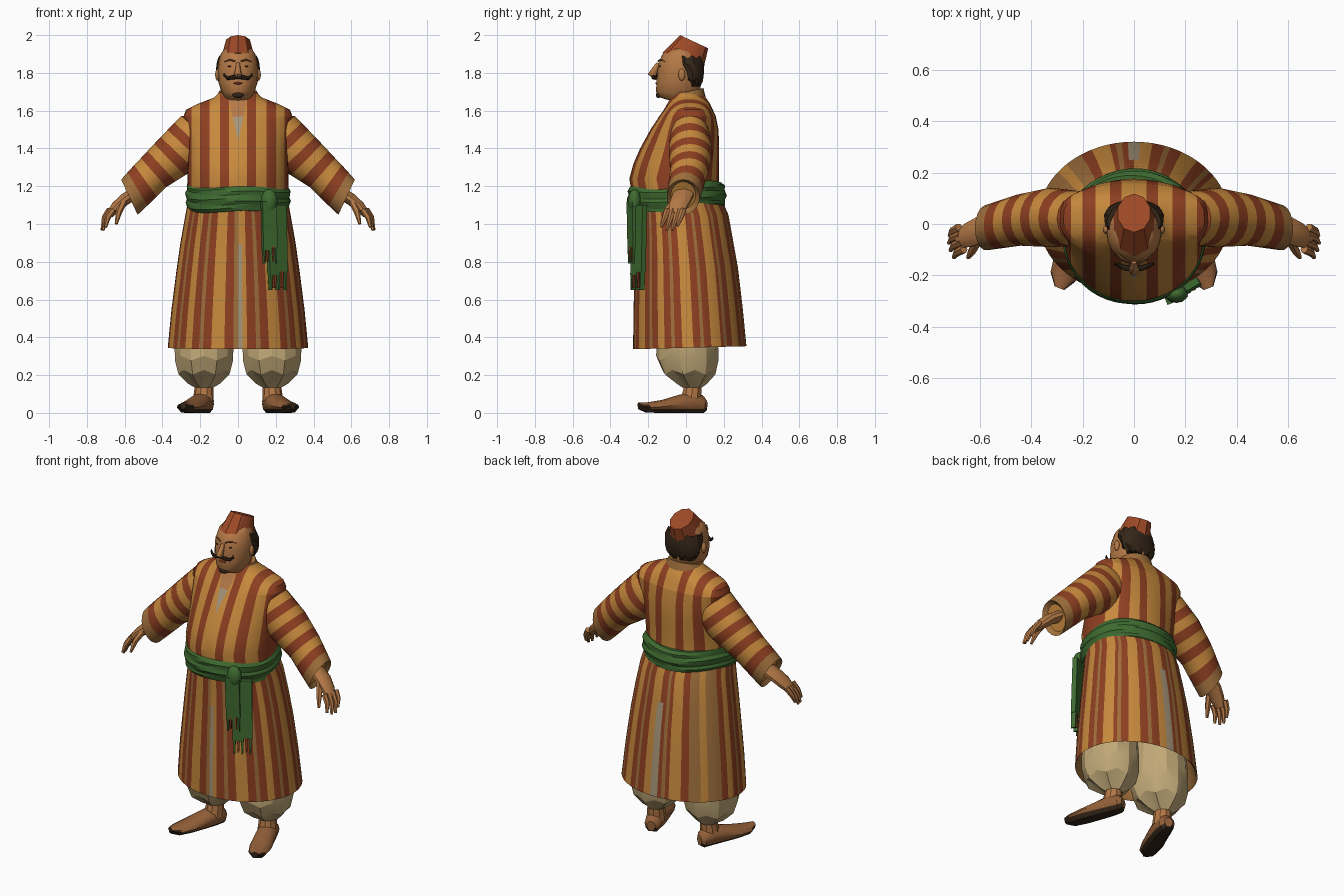
import bpy, bmesh, math
from mathutils import Vector
from math import sin, cos, pi

if "Cube" in bpy.data.objects:
    bpy.data.objects.remove(bpy.data.objects["Cube"])

COLORS = {
    "orange_cloth": (0.57, 0.25, 0.046), "rust_cloth": (0.27, 0.050, 0.015),
    "tan_cloth": (0.35, 0.16, 0.045), "green_sash": (0.048, 0.145, 0.030),
    "cream_cotton": (0.54, 0.40, 0.19), "skin": (0.46, 0.19, 0.062),
    "dark_hair": (0.034, 0.019, 0.009), "red_felt": (0.34, 0.066, 0.020),
    "brown_leather": (0.29, 0.115, 0.040), "grey_linen": (0.38, 0.30, 0.19)}
MATS = {}
for key, c in COLORS.items():
    MATS[key] = bpy.data.materials.new(key)
    MATS[key].diffuse_color = (*c, 1)


def finish(name, bm, mats, rule=None, angle=35):
    """Turn a bmesh into an object; rule(face centre, face) gives the slot."""
    bmesh.ops.recalc_face_normals(bm, faces=bm.faces)
    if rule:
        for f in bm.faces:
            f.material_index = rule(f.calc_center_median(), f)
    me = bpy.data.meshes.new(name)
    bm.to_mesh(me)
    bm.free()
    for m in mats:
        me.materials.append(MATS[m])
    me.polygons.foreach_set("use_smooth", [True] * len(me.polygons))
    me.set_sharp_from_angle(angle=math.radians(angle))
    ob = bpy.data.objects.new(name, me)
    bpy.context.collection.objects.link(ob)
    return ob


def loft(rings, grid_rule=None):
    """Skin a stack of closed rings and cap both ends."""
    bm = bmesh.new()
    vs = [[bm.verts.new(p) for p in r] for r in rings]
    n = len(rings[0])
    for i in range(len(vs) - 1):
        for j in range(n):
            k = (j + 1) % n
            f = bm.faces.new((vs[i][j], vs[i][k], vs[i + 1][k], vs[i + 1][j]))
            if grid_rule:
                f.material_index = grid_rule(i, j)
    bm.faces.new(vs[0])
    bm.faces.new(vs[-1])
    return bm


def oval(z, hx, yf, yb, n=32, cx=0, tilt=0, back=1):
    """Level ring from yf (front) to yb (back); back < 1 squares the rear half."""
    cy, ry = (yf + yb) / 2, (yb - yf) / 2
    out = []
    for j in range(n):
        a = 2 * pi * j / n
        c = cos(a) if cos(a) > -1e-6 else -abs(cos(a)) ** back
        out.append(Vector((cx + hx * sin(a), cy - ry * c, z + tilt * cos(a))))
    return out


def cross_ring(c, axis, ru, rv, n=12, side=(0, 1, 0)):
    """Ring around an axis; rv lies along side, ru across it."""
    a = Vector(axis).normalized()
    u = Vector(side).cross(a).normalized()
    v = a.cross(u)
    return [Vector(c) + u * ru * cos(2 * pi * k / n) + v * rv * sin(2 * pi * k / n)
            for k in range(n)]


def tube(path, radii, n=8, flat=1):
    rings = []
    for i, p in enumerate(path):
        d = Vector(path[min(i + 1, len(path) - 1)]) - Vector(path[max(i - 1, 0)])
        rings.append(cross_ring(p, d, radii[i], radii[i] * flat, n))
    return loft(rings)


def densify(rows, k):
    out = []
    for a, b in zip(rows, rows[1:]):
        out += [[p + (q - p) * t / k for p, q in zip(a, b)] for t in range(k)]
    return out + [list(rows[-1])]


def blob(name, mat, c, s, seg=12):
    bm = bmesh.new()
    bmesh.ops.create_uvsphere(bm, u_segments=seg, v_segments=8, radius=1)
    for v in bm.verts:
        v.co = Vector(c) + Vector(v.co[i] * s[i] for i in range(3))
    return finish(name, bm, [mat], angle=60)


# Robe skirt: inner lining, hem, then up to the waist; striped by column
N = 96
skirt_rows = [(.60, .31, -.25, .26), (.36, .36, -.268, .305), (.345, .372, -.28, .32),
              (.55, .352, -.278, .30), (.76, .325, -.272, .275), (.9, .305, -.268, .25),
              (1.04, .28, -.268, .225), (1.12, .265, -.27, .19)]
STRIPE = (0, 0, 1, 1, 2, 1, 1, 0)


def skirt_rule(i, j):
    if i < 2:
        return 2
    if i < 5 and (j == 0 or j in (47, 48) and i > 1):
        return 3
    if 57 <= j <= 64:
        return 0 if j in (60, 61) else 2
    return STRIPE[(j + (j // 17)) % 8]


finish("robe_skirt", loft([oval(*r, n=N, tilt=-.008) for r in skirt_rows], skirt_rule),
       ["orange_cloth", "rust_cloth", "tan_cloth", "grey_linen"])

# Robe body: cut along stripe lines and the open neck, then coloured by x
torso_rows = [(1.08, .262, -.275, .185, 1), (1.24, .268, -.300, .175, .95),
              (1.32, .265, -.278, .175, .85), (1.40, .266, -.243, .176, .75),
              (1.50, .276, -.188, .172, .65), (1.57, .288, -.142, .158, .6),
              (1.605, .275, -.117, .142, .6), (1.635, .215, -.10, .128, .7),
              (1.67, .125, -.082, .105, .9), (1.70, .095, -.07, .075, 1)]
bm = loft([oval(*r[:4], n=40, back=r[4]) for r in torso_rows])
EDGES = (.048, .094, .15, .20, .245)
SLOPE = .22


def cut(co, no):
    bmesh.ops.bisect_plane(bm, geom=bm.verts[:] + bm.edges[:] + bm.faces[:],
                           plane_co=co, plane_no=no)


for s in (-1, 1):
    for e in EDGES:
        cut((s * e, 0, 0), (1, 0, 0))
    cut((0, 0, 1.44), (s, 0, -SLOPE))
cut((0, 0, 1.57), (0, 0, 1))


def torso_rule(c, f):
    if c.y < 0 and abs(c.x) < (c.z - 1.44) * SLOPE:
        return 2 if c.z < 1.57 else 3
    return sum(abs(c.x) > e for e in EDGES) % 2


finish("robe_body", bm, ["orange_cloth", "rust_cloth", "grey_linen", "skin"], torso_rule)

# Collar band around the neck
finish("collar", loft([oval(1.655, .118, -.088, .105, 20, tilt=-.012),
                       oval(1.70, .102, -.085, .092, 20, tilt=-.02),
                       oval(1.695, .085, -.06, .07, 20, tilt=-.02)]), ["tan_cloth"])

# Sash: wrapped folds around the waist
sash = []
for i in range(9):
    t = i / 8
    bulge = .004 + .022 * sin(pi * t) ** .6
    ring = oval(1.075 + .138 * t, .262 + bulge * .55, -.284 - bulge, .186 + bulge, 48, tilt=-.012)
    for j, p in enumerate(ring):
        a = 2 * pi * j / 48
        fold = .005 * sin(i * 2.1 + 2.2 * sin(a + .4))
        p.x += fold * sin(a)
        p.y -= fold * cos(a)
        p.z += .008 * sin(3 * a + 1)
    sash.append(ring)
finish("sash", loft(sash), ["green_sash"], angle=25)
blob("sash_knot", "green_sash", (.165, -.272, 1.12), (.045, .035, .065))


# Hanging sash ends with fringe
def sash_end(name, a, b, top, bottom, tip, lean):
    a, b = Vector(a), Vector(b)
    out = Vector((b.y - a.y, a.x - b.x)).normalized() * .014
    bm = bmesh.new()

    def slab(t0, t1, z0, z1, taper=1):
        ring = []
        for z, w in ((z1, 1), (z0, taper)):
            m, h = (t0 + t1) / 2, (t1 - t0) / 2 * w
            drop = Vector((.02, lean)) * (top - z)
            for t, s in ((m - h, -1), (m + h, -1), (m + h, 1), (m - h, 1)):
                p = a.lerp(b, t) + out * s + drop
                ring.append(bm.verts.new((p.x, p.y, z)))
        for q in ((0, 1, 2, 3), (7, 6, 5, 4), (0, 4, 5, 1), (1, 5, 6, 2), (2, 6, 7, 3), (3, 7, 4, 0)):
            bm.faces.new([ring[k] for k in q])
    slab(0, .55, bottom, top)
    slab(.5, 1, bottom + .015, top)
    for k in range(5):
        slab(k / 5 + .02, k / 5 + .16, tip + .012 * (k % 2), bottom + .02, .5)
    fringe = {f for i, f in enumerate(bm.faces) if i >= 12 and (i // 6) % 2}
    finish(name, bm, ["green_sash", "rust_cloth"], lambda c, f: int(f in fringe))


sash_end("short_sash_end", (.125, -.302), (.20, -.272), 1.12, .86, .79, .02)
sash_end("long_sash_end", (.155, -.276), (.25, -.218), 1.10, .73, .65, -.02)

# Head, hat and hair
head_rows = [(1.60, .08, -.06, .07), (1.655, .07, -.09, .07), (1.672, .072, -.145, .07),
             (1.70, .088, -.158, .075), (1.75, .104, -.157, .08), (1.81, .107, -.152, .082),
             (1.845, .105, -.148, .085), (1.90, .092, -.125, .075), (1.93, .07, -.08, .05)]
finish("head", loft([oval(*r, n=20) for r in head_rows]), ["skin"], angle=50)
finish("hat", loft([oval(1.868, .094, -.125, .094, 10, tilt=.038),
                    oval(1.965, .066, -.032, .118, 10, tilt=.035)]), ["red_felt"])
hair_rows = [(1.735, .08, -.005, .078), (1.765, .106, -.02, .092), (1.80, .113, -.025, .096),
             (1.845, .115, -.06, .097), (1.885, .103, -.07, .088)]
hair = [oval(*r, n=20) for r in hair_rows]
for i, ring in enumerate(hair):
    for j, p in enumerate(ring):
        p.x *= 1 + .03 * ((i + j) % 2)
        p.z += .008 * (-1) ** j
finish("hair", loft(hair), ["dark_hair"], angle=20)

# Nose, beard and mouth
nose = [(0, -.145, 1.85), (0, -.163, 1.82), (0, -.178, 1.795), (0, -.16, 1.775)]
finish("nose", tube(nose, [.010, .014, .020, .010], 8, 1.2), ["skin"], angle=60)
blob("goatee", "dark_hair", (0, -.146, 1.683), (.03, .014, .016))
blob("lower_lip", "rust_cloth", (0, -.154, 1.745), (.024, .008, .006))

for s, side in ((1, "left"), (-1, "right")):
    def M(*p):
        return (s * p[0], p[1], p[2])

    # Moustache, brow, eye and ear
    finish(side + "_moustache", tube(
        [M(0, -.170, 1.779), M(.03, -.172, 1.776), M(.056, -.162, 1.772), M(.074, -.155, 1.787),
         M(.073, -.153, 1.80)], [.010, .012, .009, .006, .002]), ["dark_hair"])
    finish(side + "_eyebrow", tube([M(.016, -.148, 1.862), M(.045, -.136, 1.870), M(.072, -.112, 1.86)],
                                   [.004, .005, .003], 6), ["brown_leather"])
    blob(side + "_eye", "dark_hair", M(.042, -.137, 1.835), (.014, .005, .005))
    blob(side + "_ear", "skin", M(.108, -.022, 1.79), (.013, .018, .032))

    # Sleeve: bands across the arm, plain turned cuff
    arm = densify([(.12, .02, 1.51, .68, -.73, .07, .06), (.195, .02, 1.475, .68, -.73, .143, .105),
                   (.32, .025, 1.375, .69, -.72, .124, .116), (.447, .015, 1.272, .75, -.66, .102, .10),
                   (.575, -.015, 1.142, .9, -.42, .103, .088)], 3)
    arm.append([.555, -.015, 1.152, .9, -.42, .08, .066])
    rings = [cross_ring(M(*r[:3]), M(r[3], 0, r[4]), r[5], r[6], 18) for r in arm]
    finish(side + "_sleeve", loft(rings, lambda i, j: 2 if i > 10 else (i + 1) % 2),
           ["orange_cloth", "rust_cloth", "tan_cloth"])

    # Hand with four fingers and a thumb
    finish(side + "_palm", tube([M(.54, -.012, 1.165), M(.60, -.025, 1.13), M(.645, -.045, 1.09),
                                 M(.68, -.06, 1.05)], [.034, .032, .029, .02], 10, 1.7), ["skin"])
    for k in range(4):
        y = -.098 + .028 * k
        reach = (.85, 1, 1, .8)[k]
        base = (.662 + .006 * k, y, 1.075)
        finish(f"{side}_finger_{k + 1}", tube(
            [M(*base), M(base[0] + .033 * reach, y - .014, 1.075 - .05 * reach),
             M(base[0] + .046 * reach, y - .032, 1.075 - .108 * reach)], [.017, .015, .008], 6), ["skin"])
    finish(side + "_thumb", tube([M(.605, -.06, 1.12), M(.63, -.105, 1.065), M(.645, -.13, 1.0)],
                                 [.02, .017, .008], 6), ["skin"])

    # Baggy trouser leg gathered at the ankle
    leg_rows = [(.135, .05, -.02, .085), (.165, .085, -.055, .11), (.215, .138, -.125, .155),
                (.29, .158, -.158, .172), (.38, .160, -.155, .17), (.58, .145, -.14, .16)]
    leg = []
    for i, (z, hx, yf, yb) in enumerate(leg_rows):
        ring = oval(z, hx, yf, yb, 14, cx=.18)
        for j, p in enumerate(ring):
            p.z += .012 * (-1) ** j * (i in (1, 2, 3))
            p.x *= s
        leg.append(ring)
    finish(side + "_trouser_leg", loft(leg), ["cream_cotton"], angle=22)

    # Ankle and splayed pointed shoe with dark sole
    finish(side + "_ankle", tube([M(.178, .035, .20), M(.18, .035, .13), M(.184, .025, .06)],
                                 [.05, .05, .056], 10), ["skin"])
    shoe = []
    for x, y, w, low, high in ((.166, .105, .025, .012, .07), (.17, .085, .046, 0, .095),
                               (.186, .03, .056, 0, .112), (.212, -.04, .060, 0, .095),
                               (.247, -.13, .064, 0, .068), (.276, -.205, .052, .002, .056),
                               (.290, -.25, .020, .02, .056)):
        ring = cross_ring(M(x, y, (low + high) / 2), M(.36, -.93, 0), w, (high - low) / 2,
                          12, (0, 0, 1))
        for p in ring:
            if p.z < low + .3 * (high - low):
                p.z = low if p.z < low + .12 * (high - low) else low + .02
        shoe.append(ring)
    finish(side + "_shoe", loft(shoe), ["brown_leather", "dark_hair"],
           lambda c, f: int(c.z < .017 or c.y < -.215 and c.z < .045))

for m in bpy.data.materials:
    if m.users and not m.is_grease_pencil:
        m.use_nodes = True
        m.node_tree.nodes["Principled BSDF"].inputs["Base Color"].default_value = m.diffuse_color
